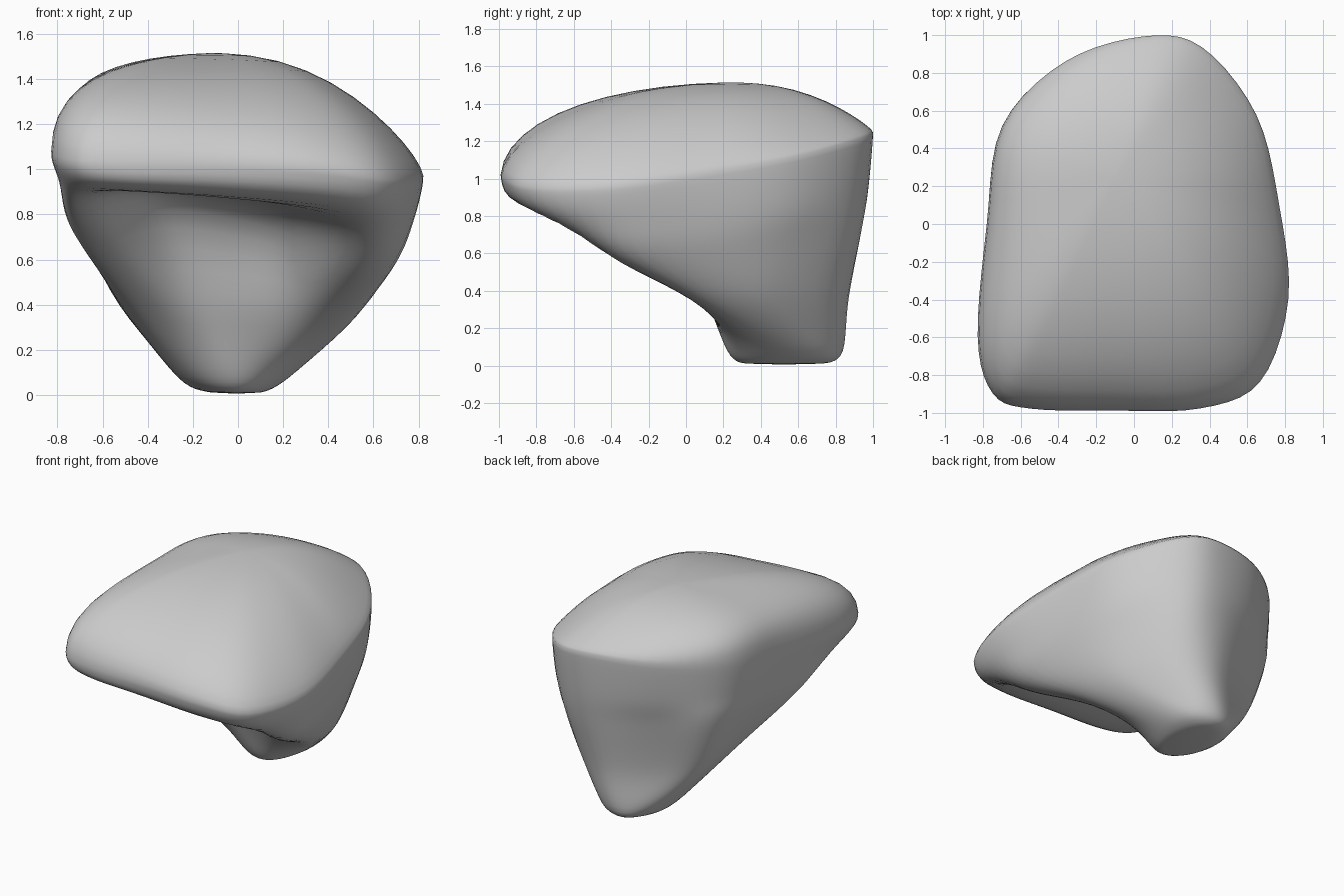
import bpy, bmesh, math
from mathutils import Vector

if "Cube" in bpy.data.objects:
    bpy.data.objects.remove(bpy.data.objects["Cube"])

# Plan outlines, counter-clockwise from the front centre
RIM = [(-.1, -.99), (.35, -.98), (.67, -.84), (.82, -.4), (.77, .1), (.65, .58), (.36, .94),
       (.05, .995), (-.37, .86), (-.7, .52), (-.78, 0), (-.83, -.6), (-.75, -.9), (-.55, -.98)]
LIP = [(-.1, -.86), (.35, -.84), (.64, -.74), (.78, -.38), (.74, .12), (.62, .58), (.35, .91),
       (.05, .97), (-.36, .83), (-.69, .52), (-.76, 0), (-.79, -.5), (-.71, -.8), (-.5, -.86)]
UNDER = [(-.1, -.12), (.22, -.15), (.5, -.4), (.69, -.3), (.68, .12), (.57, .53), (.33, .87),
         (.04, .93), (-.34, .78), (-.65, .55), (-.71, .05), (-.73, -.25), (-.62, -.4), (-.38, -.18)]
STEM = [(-.08, .1), (.15, .09), (.35, .03), (.49, .07), (.52, .25), (.46, .5), (.27, .79),
        (.03, .87), (-.29, .73), (-.5, .57), (-.52, .32), (-.48, .13), (-.36, .08), (-.2, .09)]
ang = [2 * math.pi * i / 14 for i in range(14)]
FOOT = [(.25 * math.sin(a) - .02, .53 - .31 * math.cos(a)) for a in ang]
SOLE = [(x * .5, .52 + (y - .52) * .75) for x, y in FOOT]


def spline(a, b, c, d, t):
    return .5 * (2 * b + (c - a) * t + (2 * a - 5 * b + 4 * c - d) * t * t
                 + (3 * b - a - 3 * c + d) * t ** 3)


def ring(pts, z, sx=0, sy=0, droop=0, lift={}, steps=5):
    """Smooth closed loop on a tilted plane, drooping to the right, with lifted points."""
    v = [Vector((x, y, z + sx * x + sy * y - droop * max(x, 0) ** 2 + lift.get(i, 0)))
         for i, (x, y) in enumerate(pts)]
    n = len(v)
    return [spline(v[i - 1], v[i], v[(i + 1) % n], v[(i + 2) % n], k / steps)
            for i in range(n) for k in range(steps)]


PEAK = Vector((-.1, .25, 1.515))
rim = ring(RIM, 1.14, 0, .115, .2)


def dome_ring(s):
    """Rim pulled toward the peak; fuller on the left, flatter at right and back."""
    out = []
    for p in rim:
        d = (p - PEAK).xy.normalized()
        e = 2 + 1.1 * s * (.6 * max(-d.x, 0) - .5 * max(d.x, 0)
                           - .5 * max(d.y, 0) - .15 * max(-d.y, 0))
        q = PEAK.lerp(p, s)
        q.z = p.z + (PEAK.z - p.z) * (1 - s ** e) ** (1 / e)
        out.append(q)
    return out


# Underside control loops, splined upward to the rim
ctrl = [ring(SOLE, .012), ring(FOOT, .08), ring(STEM, .37, -.05),
        ring(UNDER, .67, -.1, .05, lift={0: .18, 1: .13, 13: .18, 12: .1}),
        ring(LIP, .91, -.06, .04, .1), rim]
ghost = [ctrl[0]] + ctrl + [dome_ring(.97)]
loops = []
for i in range(1, len(ghost) - 2):
    for k in range(6):
        loops.append([spline(*q, k / 6) for q in zip(*ghost[i - 1:i + 3])])
# Domed top
loops.append(rim)
loops += [dome_ring(math.sin(math.radians(a))) for a in range(82, 0, -8)]

# Skin the loops and close both ends
bm = bmesh.new()
rows = [[bm.verts.new(p) for p in lp] for lp in loops]
n = len(rim)
for a, b in zip(rows, rows[1:]):
    for i in range(n):
        j = (i + 1) % n
        bm.faces.new((a[i], a[j], b[j], b[i]))
for row, tip in ((rows[0], (0, .52, 0)), (rows[-1], PEAK)):
    c = bm.verts.new(tip)
    for i in range(n):
        bm.faces.new((row[i], row[(i + 1) % n], c))
# Relax the skin slightly
for _ in range(2):
    bmesh.ops.smooth_vert(bm, verts=bm.verts, factor=.3, use_axis_x=True,
                          use_axis_y=True, use_axis_z=True)
bmesh.ops.recalc_face_normals(bm, faces=bm.faces)
for f in bm.faces:
    f.smooth = True
mesh = bpy.data.meshes.new("boulder")
bm.to_mesh(mesh)
bm.free()
obj = bpy.data.objects.new("boulder", mesh)
bpy.context.collection.objects.link(obj)
